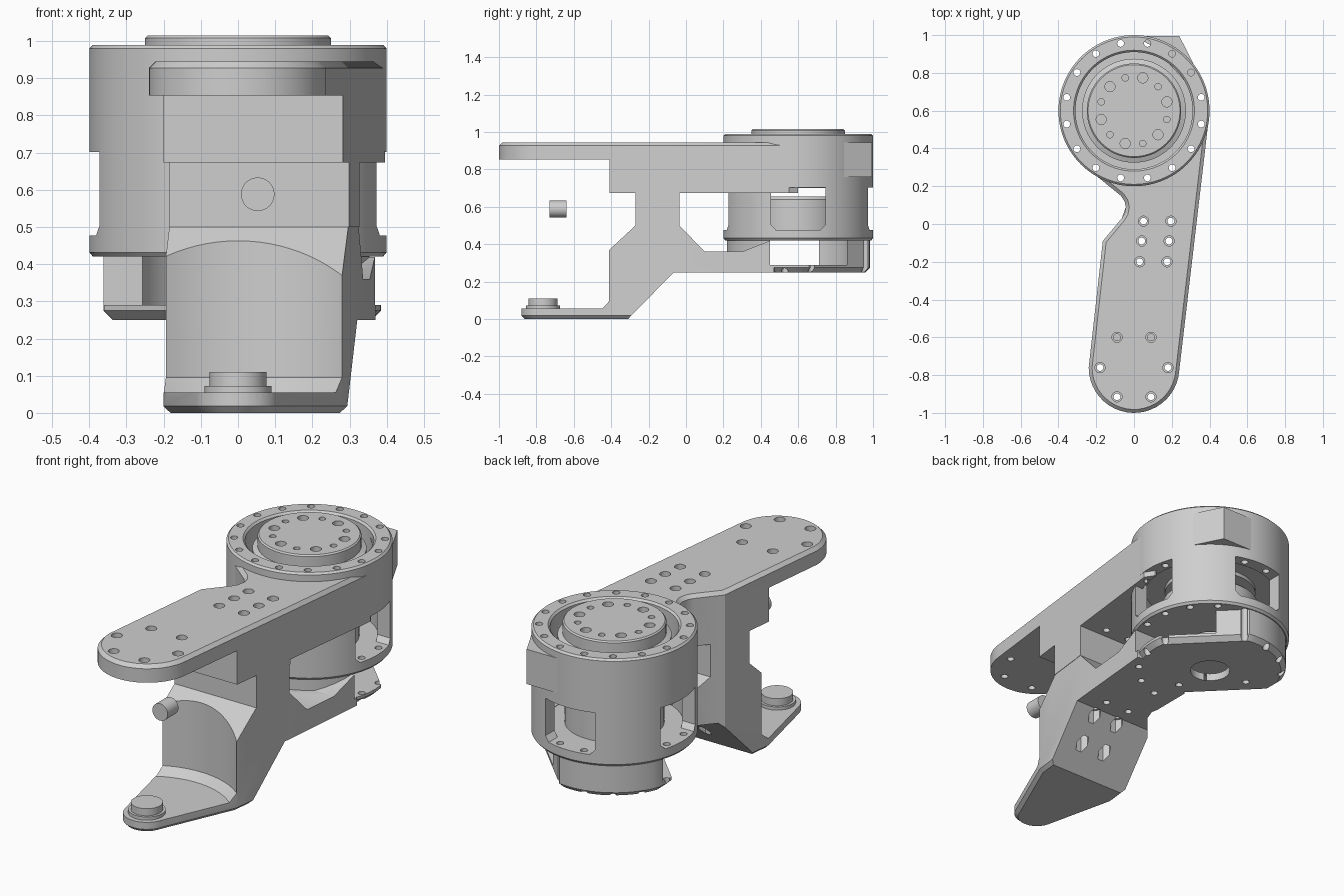
import bpy, bmesh, math
from mathutils import Vector

if "Cube" in bpy.data.objects:
    bpy.data.objects.remove(bpy.data.objects["Cube"])

metal = bpy.data.materials.new("light_grey")
metal.diffuse_color = (0.62, 0.62, 0.62, 1)
metal.use_nodes = True
metal.node_tree.nodes["Principled BSDF"].inputs["Base Color"].default_value = metal.diffuse_color
HUB = (0, 0.6)
R2 = math.sqrt(2)


def finish(name, bm):
    bmesh.ops.recalc_face_normals(bm, faces=bm.faces[:])
    me = bpy.data.meshes.new(name)
    bm.to_mesh(me)
    bm.free()
    ob = bpy.data.objects.new(name, me)
    bpy.context.collection.objects.link(ob)
    me.materials.append(metal)
    return ob


def prism(name, pts, lo, hi, side=False, chamfer=0, chamfer_z=None):
    """Extrude an outline along z, or a (y, z) profile along x."""
    bm = bmesh.new()
    vec = (lambda p, h: (h, p[0], p[1])) if side else (lambda p, h: (p[0], p[1], h))
    a = [bm.verts.new(vec(p, lo)) for p in pts]
    b = [bm.verts.new(vec(p, hi)) for p in pts]
    bm.faces.new(a)
    bm.faces.new(b)
    for i in range(len(pts)):
        j = (i + 1) % len(pts)
        bm.faces.new((a[i], a[j], b[j], b[i]))
    bmesh.ops.recalc_face_normals(bm, faces=bm.faces[:])
    if chamfer:
        rim = [e for e in bm.edges if all(abs(v.co.z - chamfer_z) < 1e-5 for v in e.verts)]
        bmesh.ops.bevel(bm, geom=rim, offset=chamfer, segments=1, affect='EDGES')
    return finish(name, bm)


def lathe(name, prof, centres=(HUB,), seg=64, closed=False):
    """Turn an (r, z) profile about a vertical axis at each centre."""
    bm = bmesh.new()
    for cx, cy in centres:
        rings = []
        for r, z in prof:
            if r == 0:
                rings.append([bm.verts.new((cx, cy, z))])
            else:
                rings.append([bm.verts.new((cx + r * math.cos(t * math.tau / seg),
                                            cy + r * math.sin(t * math.tau / seg), z))
                              for t in range(seg)])
        pairs = list(zip(rings, rings[1:])) + ([(rings[-1], rings[0])] if closed else [])
        for a, b in pairs:
            for i in range(seg):
                j = (i + 1) % seg
                if len(a) == 1:
                    bm.faces.new((a[0], b[i], b[j]))
                elif len(b) == 1:
                    bm.faces.new((a[i], a[j], b[0]))
                else:
                    bm.faces.new((a[i], a[j], b[j], b[i]))
    return finish(name, bm)


def drill(centres, r, z0, z1, seg=20):
    return lathe("cutter", [(0, z0), (r, z0), (r, z1), (0, z1)], centres, seg)


def boolean(ob, cutter, op='DIFFERENCE', keep=False):
    m = ob.modifiers.new("cut", 'BOOLEAN')
    m.operation, m.object, m.solver = op, cutter, 'EXACT'
    bpy.context.view_layer.update()
    bpy.context.view_layer.objects.active = ob
    bpy.ops.object.modifier_apply(modifier=m.name)
    if not keep:
        bpy.data.objects.remove(cutter)


def cut_all(obs, cutter):
    for ob in obs:
        boolean(ob, cutter, keep=True)
    bpy.data.objects.remove(cutter)


def circle(r, angles, c=HUB):
    return [(c[0] + r * math.cos(math.radians(a)), c[1] + r * math.sin(math.radians(a))) for a in angles]


def uv(u, v):
    """Diagonal axes of the lower cover to x, y."""
    return ((v - u) / R2, 0.6 + (u + v) / R2)


# Upper arm: top outline crossed with a side profile
outline = circle(0.24, range(-180, 1, 8), (0, -0.76)) + [
    (0.395, 0.55), (0.3, 0.7), (-0.2, 0.5), (-0.23, 0.28), (-0.07, 0.15),
    (-0.05, 0.12), (-0.043, 0.09), (-0.05, 0.055), (-0.065, 0.03), (-0.165, -0.09)]
upper = prism("upper_arm", outline, 0.3, 0.945, chamfer=0.018, chamfer_z=0.945)
boolean(upper, prism("cutter", [
    (-1.1, 0.853), (-0.41, 0.853), (-0.41, 0.673), (-0.27, 0.673), (-0.27, 0.5), (-0.035, 0.5),
    (-0.035, 0.673), (0.6, 0.673), (0.6, 1.1), (-1.1, 1.1)], -0.7, 0.7, side=True), 'INTERSECT')
boolean(upper, drill([HUB], 0.355, 0.4, 1.2, 64))

# Lower arm: foot, column and floor
outline = circle(0.115, range(-165, -14, 10), (0, -0.765)) + [
    (0.28, -0.41), (0.325, -0.03), (0.37, 0.47), (0.2, 0.5), (-0.05, 0.34),
    (-0.05, 0.12), (-0.043, 0.09), (-0.065, 0.03), (-0.165, -0.09), (-0.2, -0.41)]
lower = prism("lower_arm", outline, 0, 0.6, chamfer=0.018, chamfer_z=0)
boolean(lower, prism("cutter", [
    (-1.1, 0.37), (-0.41, 0.37), (-0.27, 0.5), (-0.035, 0.5), (0.1, 0.36), (0.3, 0.36), (0.45, 0.419),
    (0.6, 0.419), (0.6, 0.25), (-0.065, 0.25), (-0.31, 0), (-0.31, -0.1), (-1.1, -0.1)],
    -0.7, 0.7, side=True), 'INTERSECT')
boolean(lower, lathe("cutter", [(0, 0.055), (0.4, 0.055), (0.44, 0.095), (0.44, 0.7), (0, 0.7)], [(0, -0.75)], 96))

# Screw holes through both arms, with hexagonal pockets under the slope
mid = [(x + 0.095 * (y + 0.2), y) for y in (0.015, -0.09, -0.2) for x in (0.03, 0.175)]
tip = [(s * x, y) for s in (-1, 1) for x, y in ((0.09, -0.6), (0.18, -0.76), (0.09, -0.915))]
step = [(0, -0.1), (0.018, -0.1), (0.018, 0.91), (0.027, 0.91), (0.027, 1.1), (0, 1.1)]
boolean(upper, lathe("cutter", step, mid + tip, 20))
boolean(lower, drill(mid, 0.018, -0.1, 1.1))
boolean(lower, drill(mid[2:], 0.034, -0.1, 0.27, 6))

# Lower cover: a disc trimmed to a diagonal strip
a0, a1 = math.degrees(math.asin(-0.23 / 0.385)), math.degrees(math.asin(0.31 / 0.385))
lobe = [math.radians(-25 + (a1 + 25) * i / 12) for i in range(13)]
back = [math.radians(a0 + (a1 - a0) * i / 12) for i in range(13)]
strip = [uv(0.28, -0.23)] + [uv(0.385 * math.cos(t), 0.385 * math.sin(t)) for t in lobe]
strip += [uv(-0.385 * math.cos(t), 0.385 * math.sin(t)) for t in reversed(back)]
cover = prism("lower_cover", strip, 0.25, 0.421, chamfer=0.025, chamfer_z=0.25)

# Round bore, side slots, centre hole and bolt holes in the cover
floor_parts = [lower, cover]
cut_all(floor_parts, drill([HUB], 0.28, 0.29, 0.5, 64))
cut_all(floor_parts, prism("cutter", [(-0.5, 0.515), (0, 0.515), (0, 0.71), (-0.5, 0.71)], 0.29, 0.5))
cut_all(floor_parts, prism("cutter", [(0, 0.45), (0.5, 0.45), (0.5, 0.86), (0, 0.86)], 0.29, 0.5))
cut_all(floor_parts, drill([HUB], 0.1, 0.2, 0.5, 48))
cut_all(floor_parts, drill([uv(s * 0.17, -0.13) for s in (-1, 1)], 0.018, 0.2, 0.36))

# Round housing with four chamfered windows
housing = lathe("housing", [
    (0.1, 0.42), (0.1, 0.475), (0.33, 0.475), (0.33, 0.72), (0.22, 0.72), (0.22, 0.84), (0.31, 0.84),
    (0.31, 0.98), (0.32, 0.99), (0.39, 0.99), (0.4, 0.98), (0.4, 0.432), (0.39, 0.42)], seg=96, closed=True)
for k in range(4):
    window = prism("cutter", [(-0.145, 0.702), (-0.145, 0.503), (-0.12, 0.477), (0.12, 0.477),
                              (0.145, 0.503), (0.145, 0.702)], 0.27, 0.45, side=True)
    window.location = (0, 0.6, 0)
    window.rotation_euler = (0, 0, k * math.pi / 2)
    boolean(housing, window)

# Sixteen bolts holes running through the whole stack
cut_all([housing, cover, lower, upper], drill(circle(0.363, [11.25 + 22.5 * i for i in range(16)]), 0.018, 0.2, 1.1))

# Corner fin on the housing
prism("housing_fin", [(0, 0.995), (0.24, 0.995), (0.37, 0.74), (0.34, 0.68), (0.1, 0.94)], 0.76, 0.945)

# Rotor with alternating large and small holes
rotor = lathe("rotor", [(0, 0.7), (0.23, 0.7), (0.23, 0.86), (0.275, 0.86), (0.275, 0.94), (0.25, 0.95),
                        (0.25, 1.008), (0.243, 1.015), (0, 1.015)], seg=80)
boolean(rotor, drill(circle(0.18, range(15, 375, 60)), 0.027, 0.95, 1.1))
boolean(rotor, drill(circle(0.18, range(45, 405, 60)), 0.017, 0.95, 1.1))

# Motor core inside the housing
lathe("motor_core", [(0.1, 0.47), (0.24, 0.47), (0.24, 0.64), (0.225, 0.655), (0.1, 0.655)], closed=True)

# Foot pivot and loose cross pin
lathe("foot_pivot", [(0, 0.05), (0.09, 0.05), (0.09, 0.072), (0.077, 0.072), (0.077, 0.11), (0, 0.11)],
      [(0, -0.765)], 48)
pin = lathe("cross_pin", [(0, -0.045), (0.045, -0.045), (0.045, 0.045), (0, 0.045)], [(0, 0)], 40)
pin.rotation_euler = (math.pi / 2, 0, 0)
pin.location = Vector((0.053, -0.685, 0.588))

# Smooth the curved sides, keep hard edges
bpy.ops.object.select_all(action='DESELECT')
for ob in bpy.context.scene.objects:
    ob.select_set(True)
bpy.context.view_layer.objects.active = housing
bpy.ops.object.shade_smooth_by_angle(angle=math.radians(30))
